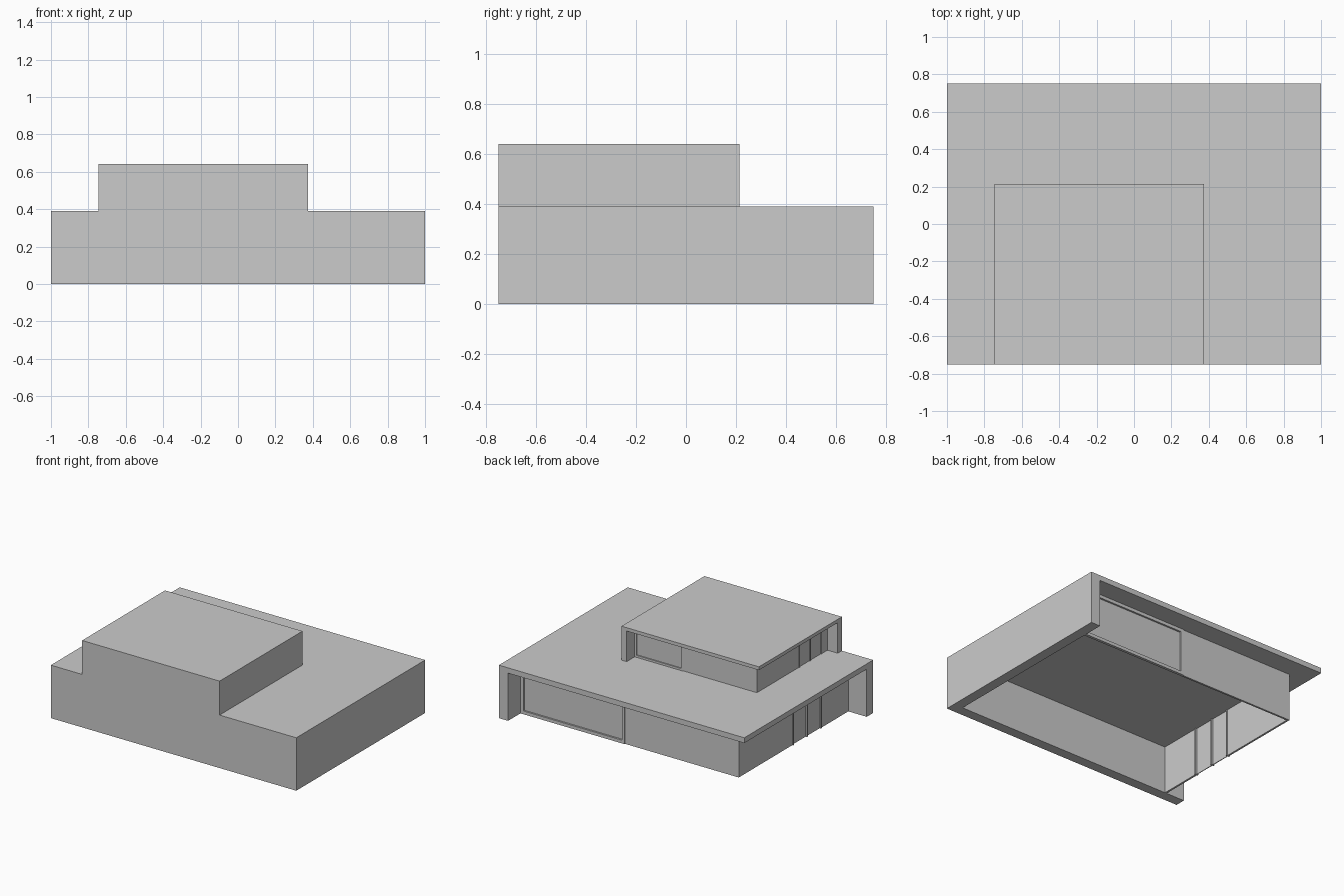
import bpy

if "Cube" in bpy.data.objects:
    bpy.data.objects.remove(bpy.data.objects["Cube"])


def box(name, x0, x1, y0, y1, z0, z1):
    bpy.ops.mesh.primitive_cube_add(size=1, location=((x0 + x1) / 2, (y0 + y1) / 2, (z0 + z1) / 2))
    ob = bpy.context.object
    ob.name = name
    ob.scale = (x1 - x0, y1 - y0, z1 - z0)
    bpy.ops.object.transform_apply(location=False, rotation=False, scale=True)
    return ob


def storey(tag, x0, x1, y0, y1, z0, z1, sx, sy, post_x, door):
    # Shell: roof slab with solid walls on the front and right only
    roof = z1 - 0.1 * (z1 - z0)
    ix, iy = x1 - 0.075 * sx, y0 + 0.075 * sy      # inner faces of solid walls
    shell = box(tag + "_shell", x0, x1, y0, y1, z0, z1)
    cutter = box("cutter", x0 - 1, ix, iy, y1 + 1, z0 - 1, roof)
    cutter.hide_render = True
    mod = shell.modifiers.new("open_sides", 'BOOLEAN')
    mod.operation, mod.object, mod.solver = 'DIFFERENCE', cutter, 'EXACT'
    bpy.context.view_layer.objects.active = shell
    bpy.ops.object.modifier_apply(modifier=mod.name)
    bpy.data.objects.remove(cutter)

    # Thin set-back walls under the overhang
    t = 0.014 * sy
    wx, wy = x0 + 0.15 * sx, y1 - 0.15 * sy
    box(tag + "_back_wall", wx, post_x, wy - t, wy, z0, roof)
    d0, d1, d2 = door
    box(tag + "_left_wall_front", wx, wx + t, iy, d0, z0, roof)
    box(tag + "_left_wall_back", wx, wx + t, d2, wy - t, z0, roof)

    # Large back window: four frame bars and a recessed pane
    b = 0.024 * sy
    f0, f1 = wy - t, wy + 0.006 * sy
    box(tag + "_window_post_left", post_x, post_x + b, f0, f1, z0, roof)
    box(tag + "_window_post_right", ix - b, ix, f0, f1, z0, roof)
    box(tag + "_window_sill", post_x + b, ix - b, f0, f1, z0, z0 + b)
    box(tag + "_window_head", post_x + b, ix - b, f0, f1, roof - b, roof)
    box(tag + "_window_pane", post_x + b, ix - b, wy - t, wy - 0.5 * t, z0 + b, roof - b)

    # Pair of side door leaves with slim posts
    p = 0.006 * sy
    for i, y in enumerate((d0, d1, d2)):
        box(f"{tag}_door_post_{i}", wx - p, wx + t + p, y - p, y + p, z0, roof)
    for i, (a, c) in enumerate(((d0, d1), (d1, d2))):
        box(f"{tag}_door_leaf_{i}", wx + 0.3 * t, wx + 0.7 * t, a + p, c - p, z0, roof)


storey("lower", -1, 1, -0.75, 0.75, 0, 0.39, 1, 1, 0.075, (-0.355, -0.19, -0.03))
storey("upper", -0.745, 0.375, -0.75, 0.215, 0.39, 0.64, 0.56, 0.643, -0.06, (-0.63, -0.50, -0.376))
